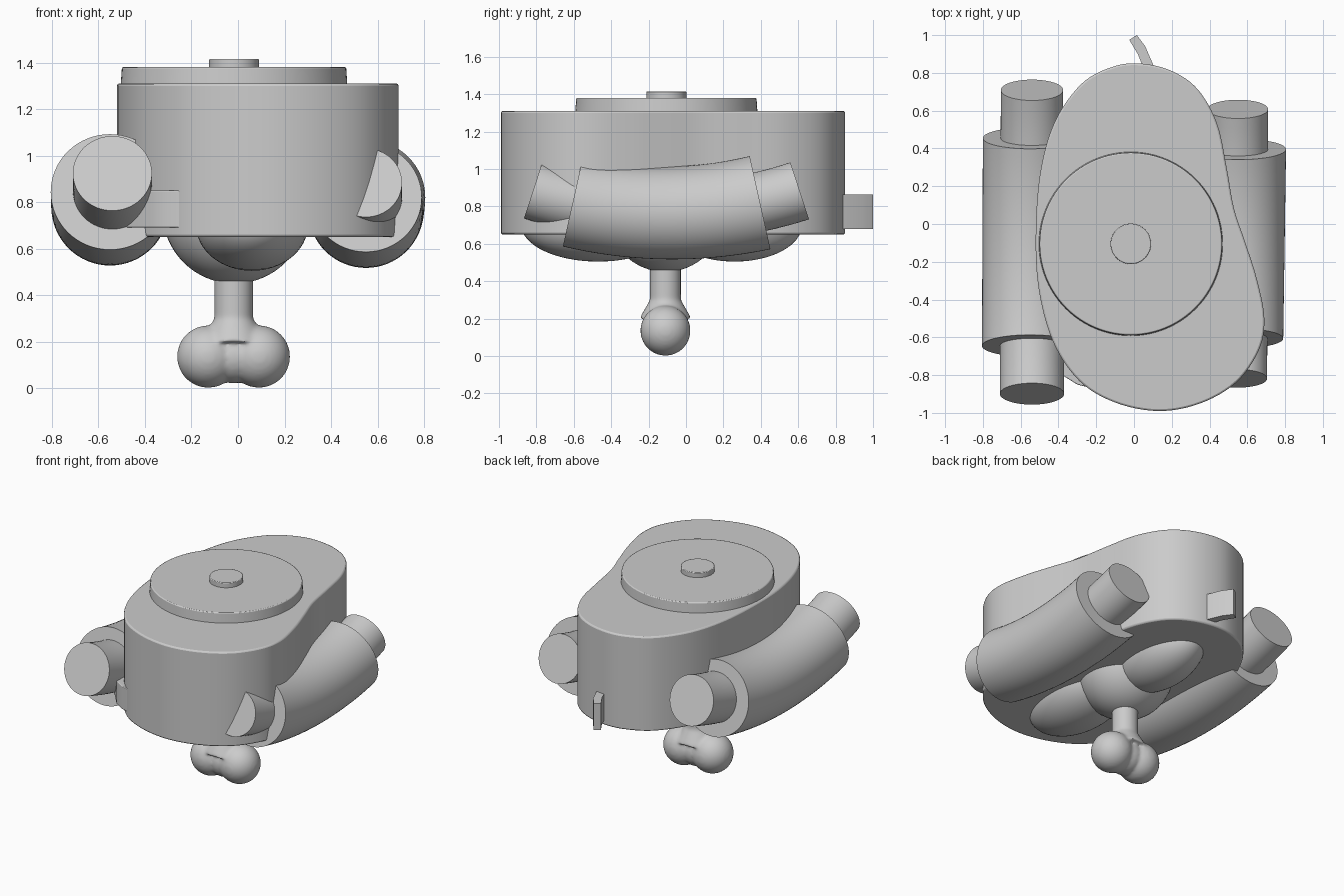
import bpy, bmesh
from math import sin, cos, pi, radians
from mathutils import Vector

if "Cube" in bpy.data.objects:
    bpy.data.objects.remove(bpy.data.objects["Cube"])


def finish(name, bm, bevel=0.0):
    bmesh.ops.recalc_face_normals(bm, faces=bm.faces)
    me = bpy.data.meshes.new(name)
    bm.to_mesh(me)
    bm.free()
    ob = bpy.data.objects.new(name, me)
    bpy.context.collection.objects.link(ob)
    bpy.context.view_layer.objects.active = ob
    ob.select_set(True)
    bpy.ops.object.shade_smooth_by_angle(angle=radians(35))
    ob.select_set(False)
    if bevel:
        m = ob.modifiers.new("bevel", "BEVEL")
        m.width, m.segments, m.limit_method = bevel, 2, "ANGLE"
        m.angle_limit = radians(50)
    return ob


def closed_spline(pts, n=6):
    out, k = [], len(pts)
    for i in range(k):
        a, b, c, d = (Vector(pts[(i + j) % k]) for j in (-1, 0, 1, 2))
        for s in range(n):
            t = s / n
            out.append(0.5 * (2 * b + (c - a) * t + (2 * a - 5 * b + 4 * c - d) * t * t
                              + (3 * b - a - 3 * c + d) * t ** 3))
    return out


def prism(name, outline, z0, z1, bevel=0.0):
    bm = bmesh.new()
    lo = [bm.verts.new((p[0], p[1], z0)) for p in outline]
    hi = [bm.verts.new((p[0], p[1], z1)) for p in outline]
    bm.faces.new(lo)
    bm.faces.new(hi)
    n = len(lo)
    for i in range(n):
        j = (i + 1) % n
        bm.faces.new((lo[i], lo[j], hi[j], hi[i]))
    return finish(name, bm, bevel)


def lathe_solid(name, x, y, r0, r1, z0, z1, bevel=0.0):
    bm = bmesh.new()
    bmesh.ops.create_cone(bm, cap_ends=True, segments=96, radius1=r0, radius2=r1, depth=z1 - z0)
    bmesh.ops.translate(bm, verts=bm.verts, vec=(x, y, (z0 + z1) / 2))
    return finish(name, bm, bevel)


def ellipsoid(bm, centre, radii):
    vs = bmesh.ops.create_uvsphere(bm, u_segments=48, v_segments=32, radius=1)["verts"]
    bmesh.ops.scale(bm, verts=vs, vec=radii)
    bmesh.ops.translate(bm, verts=vs, vec=centre)


def sagging_tube(name, x, y, z, half, bend, r_front, r_back):
    """Tube along y following an arc that rises at both ends."""
    bm, rings = bmesh.new(), []
    for i in range(25):
        t = i / 24
        s = half * (2 * t - 1)
        a, r = s / bend, r_front + (r_back - r_front) * t
        rings.append([bm.verts.new((
            x + r * cos(u), y + (bend - r * sin(u)) * sin(a),
            z + bend - (bend - r * sin(u)) * cos(a)))
            for u in (2 * pi * k / 64 for k in range(64))])
    for p, q in zip(rings, rings[1:]):
        for k in range(64):
            j = (k + 1) % 64
            bm.faces.new((p[k], p[j], q[j], q[k]))
    bm.faces.new(rings[0])
    bm.faces.new(rings[-1])
    return finish(name, bm)


# Main bean-shaped body
bean = [(0.03, 0.85), (0.2, 0.81), (0.34, 0.71), (0.44, 0.53), (0.49, 0.3), (0.53, 0.08),
        (0.59, -0.1), (0.65, -0.29), (0.69, -0.5), (0.66, -0.67), (0.54, -0.84),
        (0.35, -0.95), (0.13, -0.99), (-0.1, -0.945), (-0.29, -0.83), (-0.43, -0.62),
        (-0.505, -0.34), (-0.52, -0.04), (-0.495, 0.28), (-0.42, 0.54), (-0.28, 0.74), (-0.12, 0.83)]
prism("body", closed_spline(bean), 0.65, 1.31, 0.01)

# Top disc and knob
lathe_solid("top_disc", -0.017, -0.105, 0.488, 0.482, 1.29, 1.38, 0.006)
lathe_solid("top_knob", -0.017, -0.105, 0.107, 0.107, 1.36, 1.415, 0.004)

# Side tubes: wide sleeve with a thinner core sticking out of both ends
sagging_tube("right_sleeve", 0.55, -0.105, 0.765, 0.505, 2.3, 0.24, 0.255)
sagging_tube("right_core", 0.55, -0.105, 0.77, 0.725, 2.3, 0.155, 0.16)
sagging_tube("left_sleeve", -0.55, -0.095, 0.78, 0.555, 2.4, 0.255, 0.25)
sagging_tube("left_core", -0.54, -0.095, 0.785, 0.82, 2.4, 0.17, 0.165)

# Thin curved tabs at the back and front left
prism("back_tab", [(-0.025, 0.975), (0.015, 1.0), (0.06, 0.94), (0.12, 0.8), (0.06, 0.8),
                   (0.02, 0.9)], 0.68, 0.865)
prism("front_tab", [(-0.22, -0.87), (-0.3, -0.85), (-0.38, -0.8), (-0.48, -0.68),
                    (-0.42, -0.6), (-0.22, -0.78)], 0.69, 0.85, 0.004)

# Rounded hub and lobes underneath
bm = bmesh.new()
ellipsoid(bm, (-0.015, -0.11, 0.76), (0.31, 0.31, 0.31))
finish("under_hub", bm)
bm = bmesh.new()
ellipsoid(bm, (0.0, 0.26, 0.7), (0.21, 0.36, 0.195))
finish("back_lobe", bm)
bm = bmesh.new()
ellipsoid(bm, (0.06, -0.47, 0.7), (0.24, 0.41, 0.195))
finish("front_lobe", bm)

# Stem with a double-ball end, blended together
bm = bmesh.new()
for x, r in ((-0.128, 0.134), (0.09, 0.134), (-0.018, 0.115)):
    ellipsoid(bm, (x, -0.11, 0.136), (r, r, r))
for r0, r1, z0, z1 in ((0.083, 0.083, 0.12, 0.52), (0.14, 0.083, 0.2, 0.3)):
    vs = bmesh.ops.create_cone(bm, cap_ends=True, segments=48, radius1=r0, radius2=r1,
                               depth=z1 - z0)["verts"]
    bmesh.ops.translate(bm, verts=vs, vec=(-0.018, -0.11, (z0 + z1) / 2))
stem = finish("stem", bm)
remesh = stem.modifiers.new("blend", "REMESH")
remesh.mode, remesh.voxel_size, remesh.use_smooth_shade = "VOXEL", 0.01, True
smooth = stem.modifiers.new("soften", "SMOOTH")
smooth.factor, smooth.iterations = 0.5, 10
